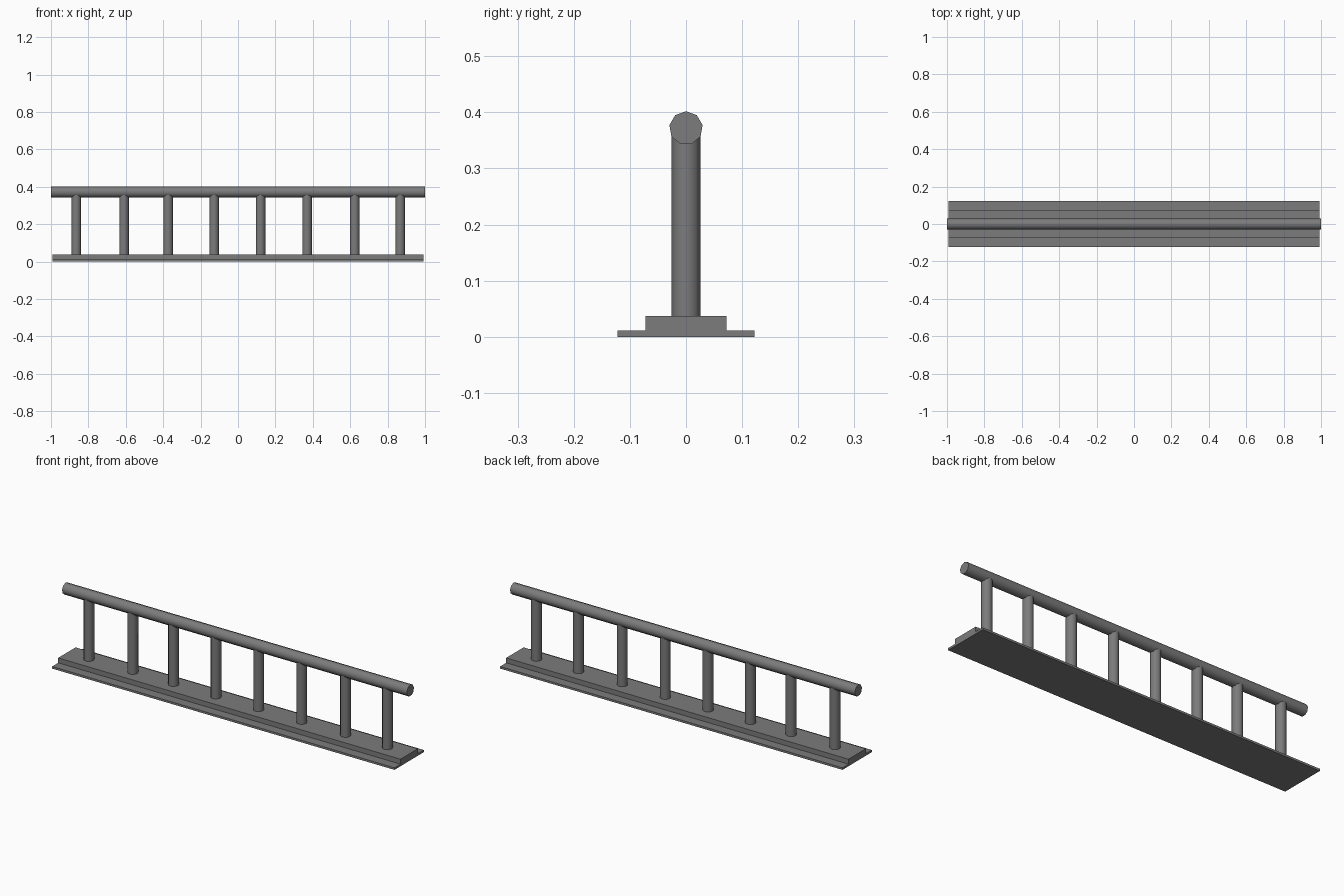
import bpy
from math import radians

if "Cube" in bpy.data.objects:
    bpy.data.objects.remove(bpy.data.objects["Cube"])

dark_grey = bpy.data.materials.new("dark_grey")
dark_grey.diffuse_color = (0.2, 0.2, 0.2, 1)
dark_grey.use_nodes = True
dark_grey.node_tree.nodes["Principled BSDF"].inputs["Base Color"].default_value = dark_grey.diffuse_color


def box(name, half_x, half_y, z0, z1):
    bpy.ops.mesh.primitive_cube_add(size=1, location=(0, 0, (z0 + z1) / 2))
    ob = bpy.context.object
    ob.name = name
    ob.scale = (2 * half_x, 2 * half_y, z1 - z0)
    bpy.ops.object.transform_apply(location=False, rotation=False, scale=True)
    ob.data.materials.append(dark_grey)


def rod(name, radius, length, location, axis_rotation):
    # nine-sided cylinder with its first corner turned onto the x axis
    bpy.ops.mesh.primitive_cylinder_add(vertices=9, radius=radius, depth=length)
    ob = bpy.context.object
    ob.name = name
    ob.rotation_euler = (0, 0, radians(90))
    bpy.ops.object.transform_apply(location=False, rotation=True, scale=False)
    ob.rotation_euler = axis_rotation
    ob.location = location
    bpy.ops.object.transform_apply(location=False, rotation=True, scale=False)
    bpy.ops.object.shade_smooth_by_angle(angle=radians(50))
    ob.data.materials.append(dark_grey)


# Stepped base
box("base_plate", 0.993, 0.122, 0, 0.011)
box("base_step", 0.993, 0.072, 0.011, 0.037)

# Handrail along x, with a corner at the top
rod("handrail", 0.03, 2.0, (0, 0, 0.372), (0, radians(90), 0))

# Slightly unevenly spaced posts
POST_TOP, POST_BOTTOM = 0.368, 0.03
for i, x in enumerate((-0.865, -0.61, -0.374, -0.128, 0.12, 0.369, 0.624, 0.867)):
    rod(f"post_{i + 1}", 0.0263, POST_TOP - POST_BOTTOM,
        (x, 0, (POST_TOP + POST_BOTTOM) / 2), (0, 0, radians(180)))
